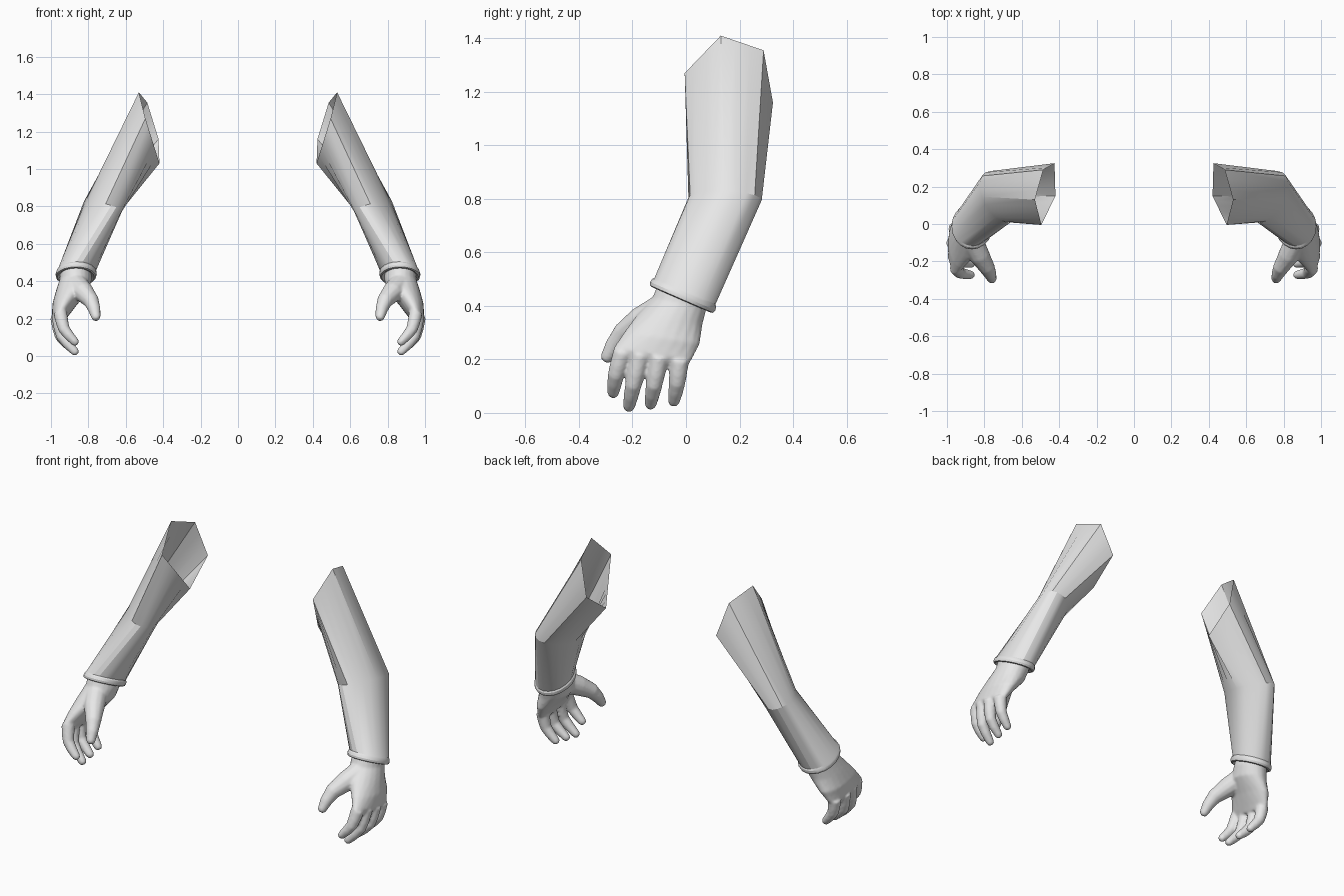
import bpy, bmesh, math
from mathutils import Vector

cube = bpy.data.objects.get("Cube")
if cube:
    bpy.data.objects.remove(cube, do_unlink=True)

grey = bpy.data.materials.new("light_grey")
grey.use_nodes = True
grey.diffuse_color = (0.8, 0.8, 0.8, 1)
grey.node_tree.nodes["Principled BSDF"].inputs["Base Color"].default_value = (0.8, 0.8, 0.8, 1)

SIDES = 20


def ellipse(center, a, b, n=SIDES):
    c, a, b = Vector(center), Vector(a), Vector(b)
    return [c + a * math.cos(math.tau * i / n) + b * math.sin(math.tau * i / n) for i in range(n)]


def loft(bm, rings, caps=True):
    loops = [[bm.verts.new(p) for p in ring] for ring in rings]
    n = len(loops[0])
    for lo, hi in zip(loops, loops[1:]):
        for i in range(n):
            j = (i + 1) % n
            bm.faces.new((lo[i], lo[j], hi[j], hi[i]))
    if caps:
        bm.faces.new(loops[0][::-1])
        bm.faces.new(loops[-1])


def digit(bm, path):
    """Tapered round tube through (x, y, z, radius) points with a rounded tip."""
    pts = [Vector(p[:3]) for p in path]
    radii = [p[3] for p in path]
    tip = (pts[-1] - pts[-2]).normalized()
    r = radii[-1]
    end = pts[-1]
    pts += [end + tip * r * 0.55, end + tip * r * 0.9]
    radii += [r * 0.85, r * 0.45]
    rings = []
    for i, p in enumerate(pts):
        d = pts[min(i + 1, len(pts) - 1)] - pts[max(i - 1, 0)]
        u = d.cross(Vector((0, 1, 0))).normalized()
        v = d.cross(u).normalized()
        rings.append(ellipse(p, u * radii[i], v * radii[i], 12))
    loft(bm, rings)


def finish(bm, name, side, angle):
    for v in bm.verts:
        v.co.x *= side
    bmesh.ops.recalc_face_normals(bm, faces=bm.faces)
    mesh = bpy.data.meshes.new(name)
    bm.to_mesh(mesh)
    bm.free()
    obj = bpy.data.objects.new(name, mesh)
    mesh.materials.append(grey)
    bpy.context.scene.collection.objects.link(obj)
    bpy.ops.object.select_all(action='DESELECT')
    obj.select_set(True)
    bpy.context.view_layer.objects.active = obj
    bpy.ops.object.shade_smooth_by_angle(angle=math.radians(angle))
    return obj


def sleeve(side):
    # Five-cornered shoulder opening, cut on a slant
    corners = [(0.53, 0.13, 1.41), (0.495, -0.005, 1.27), (0.42, 0.15, 1.03),
               (0.425, 0.325, 1.16), (0.485, 0.29, 1.355)]
    shoulder = []
    for i, steps in enumerate((4, 6, 4, 3, 3)):
        p, q = Vector(corners[i]), Vector(corners[(i + 1) % 5])
        shoulder += [p.lerp(q, k / steps) for k in range(steps)]
    elbow = ellipse((0.722, 0.146, 0.8), (0.092, 0, 0.03), (-0.045, -0.137, 0.005))
    # Forearm ends in a small rolled cuff
    center, out, front = Vector((0.866, -0.015, 0.43)), Vector((0.104, 0, 0)), Vector((0, -0.115, 0.05))
    axis = Vector((0.1, -0.4, -0.9)).normalized()
    cuff = [ellipse(center + axis * d, out * s, front * s)
            for d, s in ((-0.028, 0.99), (-0.02, 1.04), (-0.007, 1.06), (0.005, 1.03), (0.008, 0.95), (0, 0.8))]
    bm = bmesh.new()
    loft(bm, [shoulder, elbow] + cuff, caps=False)
    return bm


def hand(side):
    bm = bmesh.new()
    # Wrist and palm: centre, half thickness, half width
    palm = [(0.868, 0.0, 0.49, 0.083, 0.095), (0.868, -0.025, 0.41, 0.086, 0.103),
            (0.885, -0.06, 0.35, 0.088, 0.122), (0.925, -0.09, 0.28, 0.067, 0.142),
            (0.95, -0.125, 0.22, 0.045, 0.147), (0.953, -0.13, 0.195, 0.03, 0.135)]
    loft(bm, [ellipse((x, y, z), (t, 0, 0), (0, -w, w * 0.15)) for x, y, z, t, w in palm])
    # Fingers: base, middle joint and tip
    fingers = [((0.95, -0.235, 0.23), (0.932, -0.263, 0.14), (0.873, -0.272, 0.077)),
               ((0.962, -0.17, 0.22), (0.945, -0.198, 0.1), (0.873, -0.213, 0.025)),
               ((0.968, -0.1, 0.21), (0.952, -0.12, 0.1), (0.88, -0.132, 0.034)),
               ((0.958, -0.025, 0.2), (0.945, -0.033, 0.11), (0.888, -0.045, 0.045))]
    for base, joint, tip in fingers:
        b, j, t = Vector(base), Vector(joint), Vector(tip)
        bend = (b + t) / 4 + j / 2
        path = [b, b.lerp(j, 0.6), j.lerp(bend, 0.3), j.lerp(t, 0.5), t]
        digit(bm, [(*p, r) for p, r in zip(path, (0.037, 0.034, 0.031, 0.028, 0.023))])
    # Thumb
    digit(bm, [(0.865, -0.09, 0.385, 0.06), (0.825, -0.17, 0.34, 0.056),
               (0.785, -0.235, 0.295, 0.043), (0.768, -0.27, 0.25, 0.034), (0.76, -0.293, 0.212, 0.026)])
    return bm


for side, label in ((1, "left"), (-1, "right")):
    finish(sleeve(side), label + "_sleeve", side, 24)
    obj = finish(hand(side), label + "_hand", side, 60)
    remesh = obj.modifiers.new("blend_parts", 'REMESH')
    remesh.mode = 'VOXEL'
    remesh.voxel_size = 0.007
    remesh.use_smooth_shade = True
    smooth = obj.modifiers.new("soften", 'SMOOTH')
    smooth.factor = 0.5
    smooth.iterations = 6
